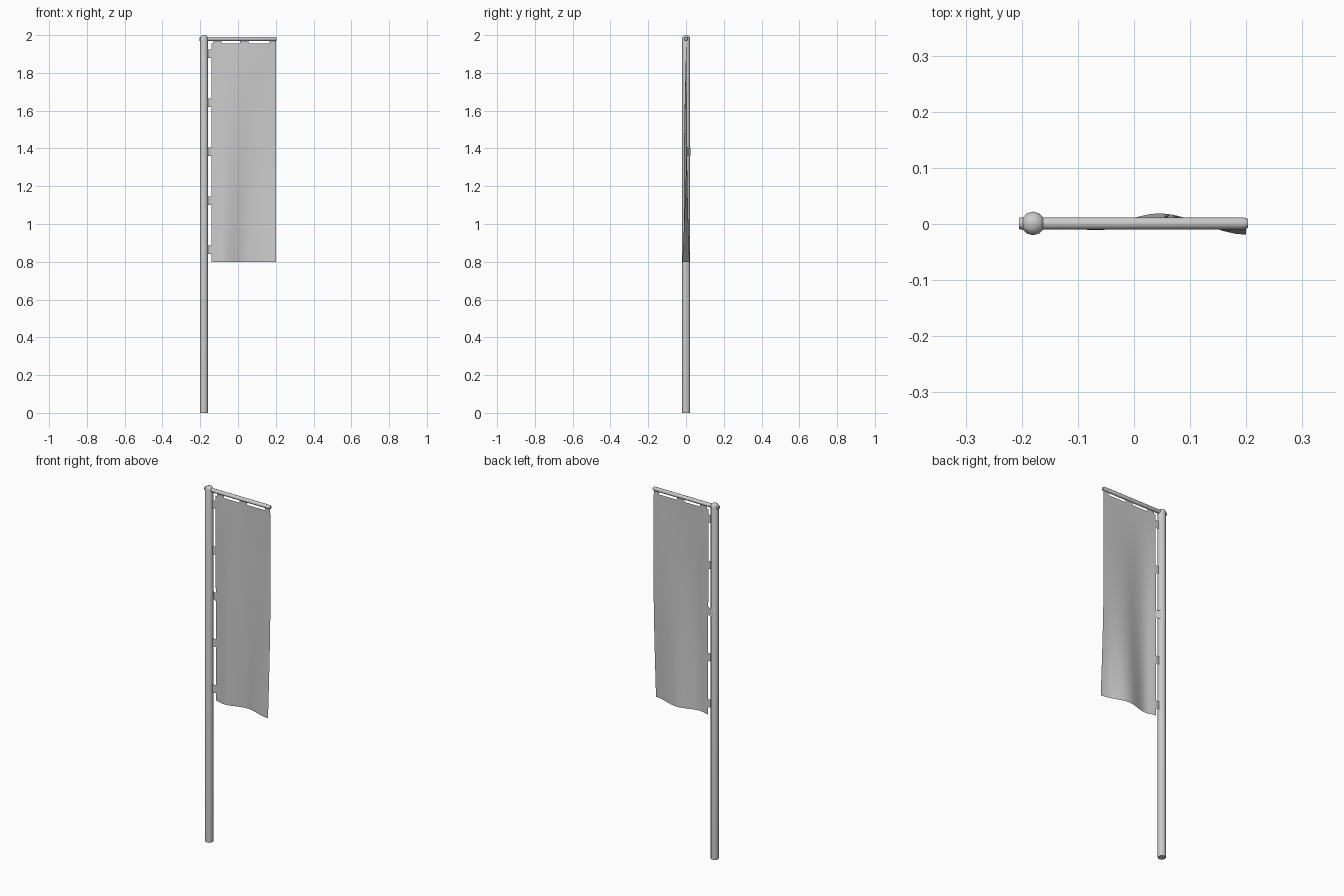
import bpy, math
from mathutils import Vector

cube = bpy.data.objects.get("Cube")
if cube:
    bpy.data.objects.remove(cube, do_unlink=True)

grey = bpy.data.materials.new("plain grey")
grey.use_nodes = True
grey.diffuse_color = (0.6, 0.6, 0.6, 1)
grey.node_tree.nodes["Principled BSDF"].inputs["Base Color"].default_value = (0.6, 0.6, 0.6, 1)

POLE_X, ARM_Z = -0.18, 1.98
LEFT, RIGHT, TOP, BOTTOM = -0.14, 0.2, 1.955, 0.8


def add_mesh(name, verts, faces):
    mesh = bpy.data.meshes.new(name)
    mesh.from_pydata(verts, [], faces)
    mesh.materials.append(grey)
    obj = bpy.data.objects.new(name, mesh)
    bpy.context.collection.objects.link(obj)
    bpy.ops.object.select_all(action="DESELECT")
    obj.select_set(True)
    bpy.context.view_layer.objects.active = obj
    bpy.ops.object.shade_smooth_by_angle(angle=math.radians(40))
    return obj


def add_grid(name, point, nu, nv):
    """Sheet from a function of u, v in 0..1."""
    verts = [point(i / nu, j / nv) for j in range(nv + 1) for i in range(nu + 1)]
    w = nu + 1
    faces = [(j * w + i, j * w + i + 1, (j + 1) * w + i + 1, (j + 1) * w + i)
             for j in range(nv) for i in range(nu)]
    return add_mesh(name, verts, faces)


def add_rod(name, profile, sides, place):
    """Closed lathe of (radius, distance) rings; place maps ring points to the world."""
    verts = [place(r * math.cos(k * math.tau / sides), r * math.sin(k * math.tau / sides), d)
             for r, d in profile for k in range(sides)]
    faces = [(j * sides + k, j * sides + (k + 1) % sides,
              (j + 1) * sides + (k + 1) % sides, (j + 1) * sides + k)
             for j in range(len(profile) - 1) for k in range(sides)]
    last = (len(profile) - 1) * sides
    faces += [tuple(reversed(range(sides))), tuple(range(last, last + sides))]
    return add_mesh(name, verts, faces)


def smooth_mix(points, x):
    """Eased interpolation through (x, value) points."""
    for (x0, a), (x1, b) in zip(points, points[1:]):
        if x <= x1:
            t = max(0, (x - x0) / (x1 - x0))
            return a + (b - a) * t * t * (3 - 2 * t)
    return points[-1][1]


def cloth_y(x, z):
    """Depth of the gently billowing cloth."""
    t = min(1, max(0, (TOP - z) / (TOP - BOTTOM)))
    hem = smooth_mix([(LEFT, 0.003), (-0.08, -0.01), (0.045, 0.018), (RIGHT, -0.02)], x)
    u = (x - LEFT) / (RIGHT - LEFT)
    belly = -0.009 * math.sin(math.pi * t) * math.sin(math.pi * u * 1.5)
    return 0.001 + hem * t ** 1.3 + belly


# Upright pole with a domed tip
add_rod("pole", [(0.021, 0), (0.021, 1.984), (0.018, 1.992), (0.011, 1.998), (0.003, 2)], 12,
        lambda a, b, d: (POLE_X + a, b + 0.001, d))

# Crossbar through the pole, with a rounded free end
add_rod("crossbar", [(0.01, -0.205), (0.011, -0.2), (0.011, 0.195), (0.008, 0.203)], 12,
        lambda a, b, d: (d, a + 0.001, ARM_Z + b))

# Cloth banner
add_grid("banner", lambda u, v: Vector((
    LEFT + (RIGHT - LEFT) * u,
    cloth_y(LEFT + (RIGHT - LEFT) * u, BOTTOM + (TOP - BOTTOM) * v),
    BOTTOM + (TOP - BOTTOM) * v)), 18, 30)

# Tabs that hang the banner from the crossbar
for n, (x0, x1) in enumerate([(-0.13, -0.087), (0.01, 0.055), (0.167, 0.2)]):
    add_grid(f"top_tab_{n + 1}", lambda u, v: Vector((
        x0 + (x1 - x0) * u, 0.001, TOP + 0.02 * v)), 1, 1)

# Straps that tie the banner to the pole; the middle one slips round the back
for n in range(5):
    z0 = 0.842 + n * 0.2595
    pole_y = 0.023 if n == 2 else 0.002
    add_grid(f"side_strap_{n + 1}", lambda u, v: Vector((
        POLE_X + (LEFT - POLE_X) * u,
        pole_y * (1 - u) + cloth_y(LEFT, z0 + 0.045 * v) * u,
        z0 + 0.045 * v)), 2, 1)
